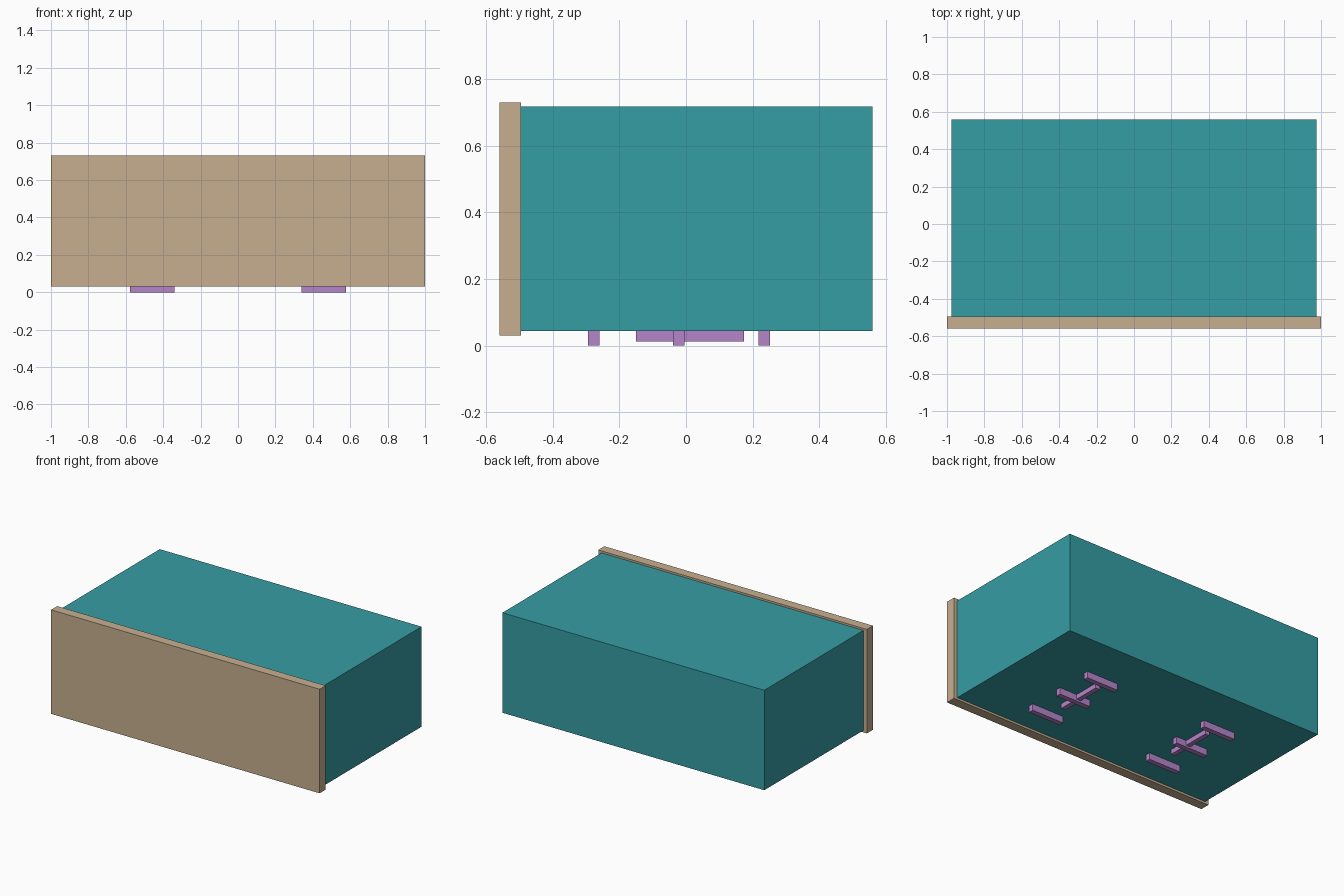
import bpy

if "Cube" in bpy.data.objects:
    bpy.data.objects.remove(bpy.data.objects["Cube"])


def material(name, rgb):
    mat = bpy.data.materials.new(name)
    mat.diffuse_color = (*rgb, 1.0)
    mat.use_nodes = True
    mat.node_tree.nodes["Principled BSDF"].inputs["Base Color"].default_value = mat.diffuse_color
    return mat


TEAL = material("teal", (0.036, 0.337, 0.371))
TAN = material("tan", (0.565, 0.429, 0.279))
PURPLE = material("purple", (0.462, 0.235, 0.591))


def box(name, x, y, z, mat):
    """Axis-aligned box from (min, max) ranges."""
    bpy.ops.mesh.primitive_cube_add(size=1, location=[sum(r) / 2 for r in (x, y, z)])
    ob = bpy.context.object
    ob.name = name
    ob.scale = [r[1] - r[0] for r in (x, y, z)]
    bpy.ops.object.transform_apply(location=True, rotation=False, scale=True)
    ob.data.materials.append(mat)
    return ob


# Main body and the slightly larger front panel
box("body", (-0.975, 0.975), (-0.495, 0.56), (0.044, 0.717), TEAL)
box("front_panel", (-1.0, 1.0), (-0.56, -0.495), (0.03, 0.73), TAN)

# Underside supports, mirrored left and right
for side, s in (("left", -1), ("right", 1)):
    def span(a, b):
        return tuple(sorted((s * a, s * b)))
    for part, y0 in (("front", -0.294), ("middle", -0.039), ("rear", 0.218)):
        box(f"{side}_{part}_foot", span(0.34, 0.578), (y0, y0 + 0.034), (0.0, 0.044), PURPLE)
    # Thin rail running front to back through the middle foot
    box(f"{side}_rail", span(0.415, 0.447), (-0.15, 0.174), (0.012, 0.044), PURPLE)
